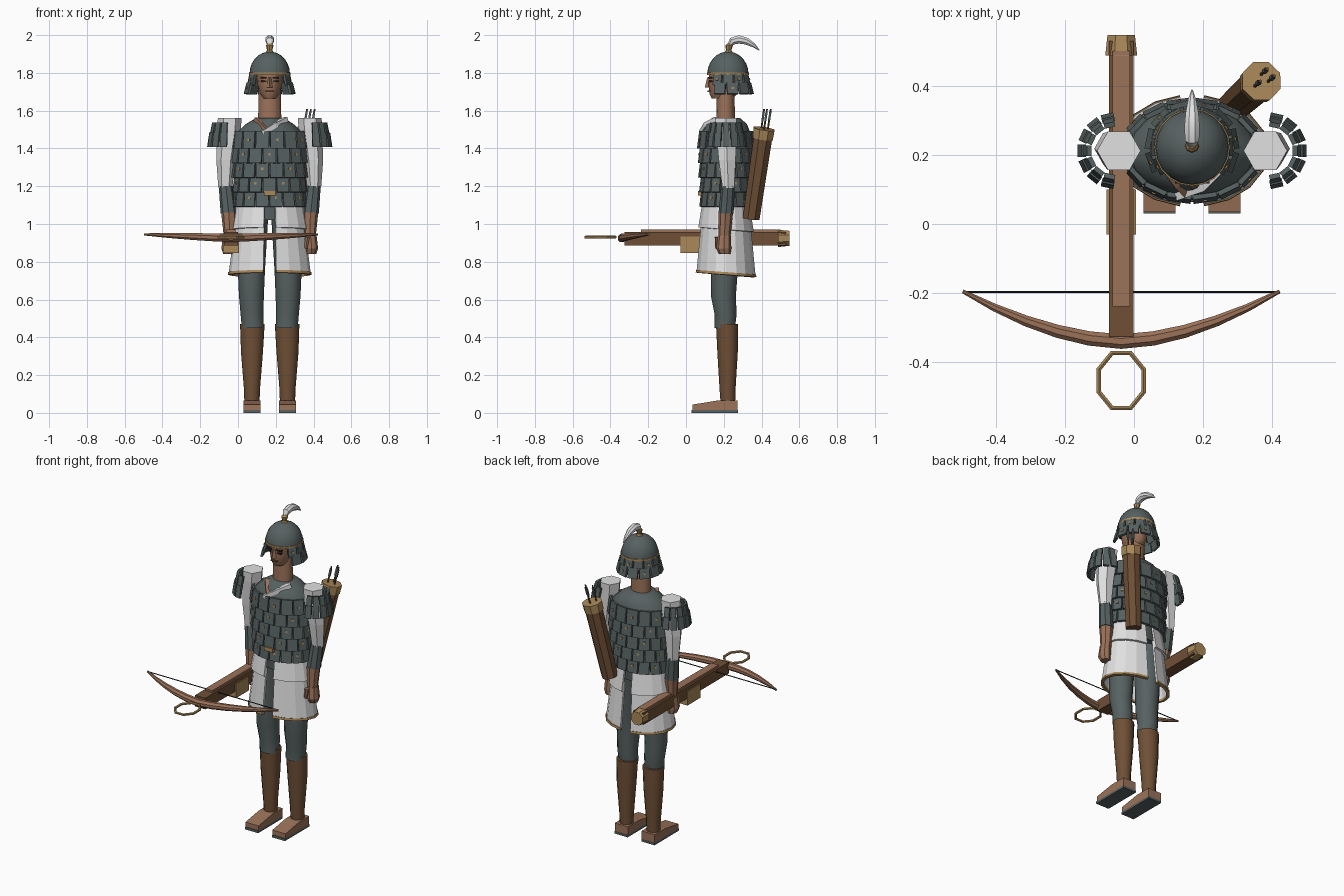
import bpy, bmesh, math
from mathutils import Matrix, Vector

if "Cube" in bpy.data.objects:
    bpy.data.objects.remove(bpy.data.objects["Cube"])

CX, CY = 0.168, 0.212  # body axis


def material(name, rgb):
    m = bpy.data.materials.new(name)
    m.use_nodes = True
    m.diffuse_color = (*rgb, 1)
    m.node_tree.nodes["Principled BSDF"].inputs["Base Color"].default_value = (*rgb, 1)
    return m


STEEL = material("dark steel", (0.095, 0.12, 0.12))
WHITE = material("white cloth", (0.75, 0.75, 0.75))
LEATHER = material("brown leather", (0.16, 0.08, 0.037))
TAN = material("warm tan", (0.33, 0.17, 0.10))
BRASS = material("dull brass", (0.40, 0.25, 0.10))
BLACK = material("black", (0.02, 0.02, 0.02))


def finish(name, bm, mat, smooth=False):
    bmesh.ops.recalc_face_normals(bm, faces=bm.faces)
    mesh = bpy.data.meshes.new(name)
    bm.to_mesh(mesh)
    bm.free()
    mesh.materials.append(mat)
    ob = bpy.data.objects.new(name, mesh)
    bpy.context.collection.objects.link(ob)
    if smooth:
        bpy.ops.object.select_all(action='DESELECT')
        ob.select_set(True)
        bpy.context.view_layer.objects.active = ob
        bpy.ops.object.shade_smooth_by_angle(angle=math.radians(40))
    return ob


def bridge(bm, rings, closed=True):
    for a, b in zip(rings, rings[1:]):
        n = len(a)
        for i in range(n if closed else n - 1):
            j = (i + 1) % n
            bm.faces.new((a[i], a[j], b[j], b[i]))


# Vertical loft: each ring is (x, y, z, rx, ry)
def loft(name, rings, mat, n=12, smooth=False):
    bm = bmesh.new()
    vs = [[bm.verts.new((x + rx * math.cos(math.tau * i / n), y + ry * math.sin(math.tau * i / n), z))
           for i in range(n)] for x, y, z, rx, ry in rings]
    bridge(bm, vs)
    bm.faces.new(vs[0])
    bm.faces.new(vs[-1])
    return finish(name, bm, mat, smooth)


# Round rod along a path with a radius at each point
def rod(name, pts, radii, mat, n=8, smooth=False, loop=False):
    bm = bmesh.new()
    pts = [Vector(p) for p in pts]
    m, rings = len(pts), []
    for k, (p, r) in enumerate(zip(pts, radii)):
        prev = pts[k - 1] if k or loop else p
        nxt = pts[(k + 1) % m] if k < m - 1 or loop else p
        t = (nxt - prev).normalized()
        u = t.cross(Vector((0, 0, 1)) if abs(t.z) < 0.9 else Vector((0, 1, 0))).normalized()
        v = t.cross(u)
        rings.append([bm.verts.new(p + r * (u * math.cos(a) + v * math.sin(a)))
                      for a in (math.tau * (i + 0.5) / n for i in range(n))])
    bridge(bm, rings + rings[:1] if loop else rings)
    if not loop:
        bm.faces.new(rings[0])
        bm.faces.new(rings[-1])
    return finish(name, bm, mat, smooth)


def box(name, lo, hi, mat):
    bm = bmesh.new()
    lo, hi = Vector(lo), Vector(hi)
    bmesh.ops.create_cube(bm, size=1, matrix=Matrix.Translation((lo + hi) / 2) @ Matrix.Diagonal((*(hi - lo), 1)))
    return finish(name, bm, mat)


# Rows of plates on elliptical arcs: (z, rx, ry, height, start, end, count, tilt)
def plates(name, x, y, rows, fill=0.93, studs=False):
    bm, sb = bmesh.new(), bmesh.new()
    for k, (z, rx, ry, h, a0, a1, n, tilt) in enumerate(rows):
        da = math.radians(a1 - a0) / n
        for i in range(n):
            a = math.radians(a0) + (i + 0.5) * da
            c, s = math.cos(a), math.sin(a)
            w = math.hypot(rx * s, ry * c) * da * fill
            frame = (Matrix.Translation((x + rx * c, y + ry * s, z))
                     @ Matrix.Rotation(math.atan2(s / ry, c / rx), 4, 'Z')
                     @ Matrix.Rotation(-tilt, 4, 'Y'))
            bmesh.ops.create_cube(bm, size=1, matrix=frame @ Matrix.Diagonal((0.014, w, h, 1)))
            if (i + k) % 2 == 0:
                bmesh.ops.create_cube(sb, size=0.012, matrix=frame @ Matrix.Translation((0.005, 0, 0)))
    finish(name, bm, STEEL)
    if studs:
        finish(name + "_studs", sb, BRASS)
    else:
        sb.free()


# Open curved cloth panel between two angles: each ring is (z, rx, ry)
def panel(name, rings, a0, a1, mat, thick=0.012, n=8):
    bm = bmesh.new()
    angles = [math.radians(a0 + (a1 - a0) * i / n) for i in range(n + 1)]
    vs = [[bm.verts.new((CX + rx * math.cos(a), CY + ry * math.sin(a), z - 0.012 * math.sin(a)))
           for a in angles] for z, rx, ry in rings]
    bridge(bm, vs, closed=False)
    ob = finish(name, bm, mat)
    mod = ob.modifiers.new("thickness", 'SOLIDIFY')
    mod.thickness = thick
    mod.offset = 0


# Torso and armour
loft("torso", [(CX, CY, z, rx, ry) for z, rx, ry in
               ((1.02, 0.15, 0.105), (1.12, 0.165, 0.11), (1.4, 0.185, 0.128), (1.48, 0.18, 0.13),
                (1.53, 0.125, 0.11), (1.56, 0.075, 0.075))], STEEL, 16, True)
plates("armour_plates", CX, CY,
       [(1.445 - 0.077 * k, 0.194 - 0.003 * k, 0.139 - 0.003 * k, 0.092, 11 * k, 360 + 11 * k, 16, 0.13)
        for k in range(5)], studs=True)
box("belt_buckle", (CX - 0.03, 0.063, 1.15), (CX + 0.03, 0.085, 1.175), BRASS)
rod("white_lapel", [(0.255, 0.165, 1.555), (0.2, 0.108, 1.525), (0.125, 0.08, 1.48)], [0.018, 0.018, 0.016], WHITE, 4)
rod("leather_lapel", [(0.095, 0.155, 1.555), (0.125, 0.115, 1.525), (0.15, 0.09, 1.495)], [0.016] * 3, TAN, 4)

# Split skirt in two tiers, trimmed at the hem
for side, a0 in (("left", -81), ("right", 99)):
    a1 = a0 + 162
    panel(side + "_upper_skirt", [(1.12, 0.168, 0.118), (0.97, 0.197, 0.143)], a0, a1, WHITE)
    panel(side + "_lower_skirt", [(1.02, 0.175, 0.125), (0.74, 0.211, 0.152)], a0, a1, WHITE)
    panel(side + "_skirt_trim", [(0.744, 0.211, 0.152), (0.73, 0.213, 0.154)], a0, a1, BRASS, 0.018)

# Limbs, mirrored about the body axis
for side, s in (("left", 1), ("right", -1)):
    def at(dx, y, z, rx, ry):
        return (CX + s * dx, y, z, rx, ry)

    loft(side + "_trouser", [at(0.09, 0.205, 0.45, 0.058, 0.054), at(0.094, 0.21, 0.52, 0.06, 0.058),
                             at(0.097, 0.198, 0.62, 0.066, 0.066), at(0.097, 0.203, 0.76, 0.072, 0.072),
                             at(0.088, 0.21, 1.04, 0.08, 0.085)], STEEL, 12, True)
    loft(side + "_boot", [at(0.094, 0.222, 0.04, 0.04, 0.038), at(0.094, 0.22, 0.12, 0.042, 0.042),
                          at(0.094, 0.22, 0.32, 0.058, 0.054), at(0.092, 0.217, 0.47, 0.065, 0.058)],
         LEATHER, 12, True)
    # Shoe with a lowered toe, on a thin sole
    x0, x1 = CX + s * 0.094 - 0.046, CX + s * 0.094 + 0.046
    box(side + "_sole", (x0, 0.03, 0), (x1, 0.275, 0.014), STEEL)
    shoe = box(side + "_shoe", (x0, 0.035, 0.014), (x1, 0.273, 0.066), TAN)
    bm = bmesh.new()
    bm.from_mesh(shoe.data)
    bmesh.ops.bisect_plane(bm, geom=bm.verts[:] + bm.edges[:] + bm.faces[:], plane_co=(0, 0.17, 0), plane_no=(0, 1, 0))
    for v in bm.verts:
        if v.co.y < 0.1 and v.co.z > 0.03:
            v.co.z = 0.044
    bm.to_mesh(shoe.data)
    bm.free()
    # Arms
    loft(side + "_sleeve", [at(0.235, 0.224, 1.19, 0.037, 0.036), at(0.232, 0.218, 1.34, 0.051, 0.052),
                            at(0.215, 0.212, 1.5, 0.062, 0.062), at(0.212, 0.212, 1.56, 0.063, 0.064)], WHITE, 6)
    loft(side + "_forearm", [at(0.217, 0.212, 1.055, 0.043, 0.04), at(0.232, 0.222, 1.2, 0.038, 0.036)], STEEL, 8)
    loft(side + "_wrist", [at(0.213, 0.203, 0.93, 0.03, 0.032), at(0.215, 0.21, 1.06, 0.042, 0.039)], TAN, 8)
    loft(side + "_hand", [at(0.218, 0.205, 0.84, 0.028, 0.03), at(0.222, 0.2, 0.87, 0.034, 0.04),
                          at(0.216, 0.203, 0.94, 0.032, 0.034)], TAN, 8)
    rod(side + "_thumb", [(CX + s * 0.2, 0.165, 0.93), (CX + s * 0.19, 0.165, 0.87)], [0.013, 0.01], TAN, 6)
    mid = 0 if s > 0 else 180
    plates(side + "_shoulder_plates", CX + s * 0.222, CY,
           [(1.505, 0.082, 0.082, 0.065, mid - 90, mid + 90, 7, 0.2),
            (1.445, 0.097, 0.097, 0.075, mid - 90, mid + 90, 7, 0.15)], 0.85)

# Neck, head and face
loft("neck", [(CX, 0.21, 1.53, 0.062, 0.05), (CX, 0.21, 1.72, 0.058, 0.046)], TAN, 12, True)
loft("head", [(CX, 0.19, 1.665, 0.035, 0.055), (CX, 0.2, 1.69, 0.052, 0.078), (CX, 0.205, 1.74, 0.066, 0.086),
              (CX, 0.212, 1.81, 0.074, 0.092)], TAN, 14, True)
loft("nose", [(CX, 0.118, 1.722, 0.017, 0.019), (CX, 0.122, 1.775, 0.007, 0.01)], TAN, 4)
box("mouth", (CX - 0.022, 0.115, 1.7), (CX + 0.022, 0.13, 1.706), LEATHER)
for side, s in (("left", 1), ("right", -1)):
    mx = CX + s * 0.032
    box(side + "_eye", (mx - 0.014, 0.12, 1.752), (mx + 0.014, 0.14, 1.761), BLACK)
    box(side + "_brow", (mx - 0.018, 0.117, 1.771), (mx + 0.018, 0.14, 1.777), BLACK)

# Helmet with hanging neck guard and plume
loft("helmet_dome", [(CX, 0.222, 1.795 + 0.118 * math.sin(t), 0.107 * math.cos(t), 0.109 * math.cos(t))
                     for t in (i * math.pi / 13 for i in range(7))], STEEL, 20, True)
loft("helmet_band", [(CX, 0.222, z, 0.11, 0.112) for z in (1.79, 1.803)], BRASS, 20)
plates("neck_guard", CX, 0.222, [(1.765, 0.107, 0.107, 0.06, -45, 225, 9, 0.2),
                                 (1.718, 0.12, 0.12, 0.062, -36, 216, 8, 0.25)], 0.9, True)
loft("helmet_finial", [(CX, 0.226, 1.905, 0.024, 0.024), (CX, 0.226, 1.92, 0.014, 0.014),
                       (CX, 0.228, 1.945, 0.02, 0.02), (CX, 0.23, 1.955, 0.012, 0.012)], BRASS, 8)
rod("plume", [(CX, 0.23, 1.945), (CX, 0.245, 1.968), (CX, 0.28, 1.977), (CX, 0.32, 1.968), (CX, 0.36, 1.945),
              (CX, 0.388, 1.92)], [0.012, 0.022, 0.024, 0.02, 0.012, 0.002], WHITE, 8, True)

# Quiver with arrows
base, top = Vector((0.292, 0.345, 1.03)), Vector((0.368, 0.413, 1.5))
rod("quiver", [base, top], [0.048, 0.054], LEATHER, 8)
rod("quiver_rim", [base.lerp(top, 0.9), base.lerp(top, 1.01)], [0.058, 0.06], BRASS, 8)
for i, (dx, dy) in enumerate(((-0.02, -0.015), (0.02, 0.0), (0.0, 0.02))):
    off = Vector((dx, dy, 0))
    rod("arrow_%d" % (i + 1), [base.lerp(top, 0.9) + off, base.lerp(top, 1.23) + off], [0.005] * 2, LEATHER, 5)
    rod("fletching_%d" % (i + 1), [base.lerp(top, 1.1) + off, base.lerp(top, 1.2) + off], [0.008] * 2, STEEL, 4)

# Crossbow
BX = -0.037
box("stock", (BX - 0.036, -0.325, 0.887), (BX + 0.036, 0.53, 0.958), LEATHER)
box("stock_rail", (BX - 0.025, -0.238, 0.955), (BX + 0.025, 0.5, 0.97), TAN)
rod("butt_cap", [(BX, 0.487, 0.924), (BX, 0.547, 0.924)], [0.05, 0.043], BRASS, 8)
box("trigger_housing", (BX - 0.043, -0.03, 0.847), (BX + 0.043, 0.1, 0.935), BRASS)
steps = [i / 5 for i in range(-5, 6)]
rod("bow_limb", [(BX + 0.458 * t, -0.34 + 0.145 * abs(t) ** 1.75, 0.925 + 0.02 * abs(t)) for t in steps],
    [0.023 - 0.017 * t * t for t in steps], TAN, 8, True)
rod("bowstring", [(BX - 0.456, -0.197, 0.946), (BX + 0.456, -0.197, 0.946)], [0.003] * 2, BLACK, 5)
rod("stirrup", [(BX + 0.07 * math.cos(a), -0.453 + 0.086 * math.sin(a), 0.93)
                for a in (math.tau * (i + 0.5) / 8 for i in range(8))], [0.008] * 8, BRASS, 6, loop=True)
